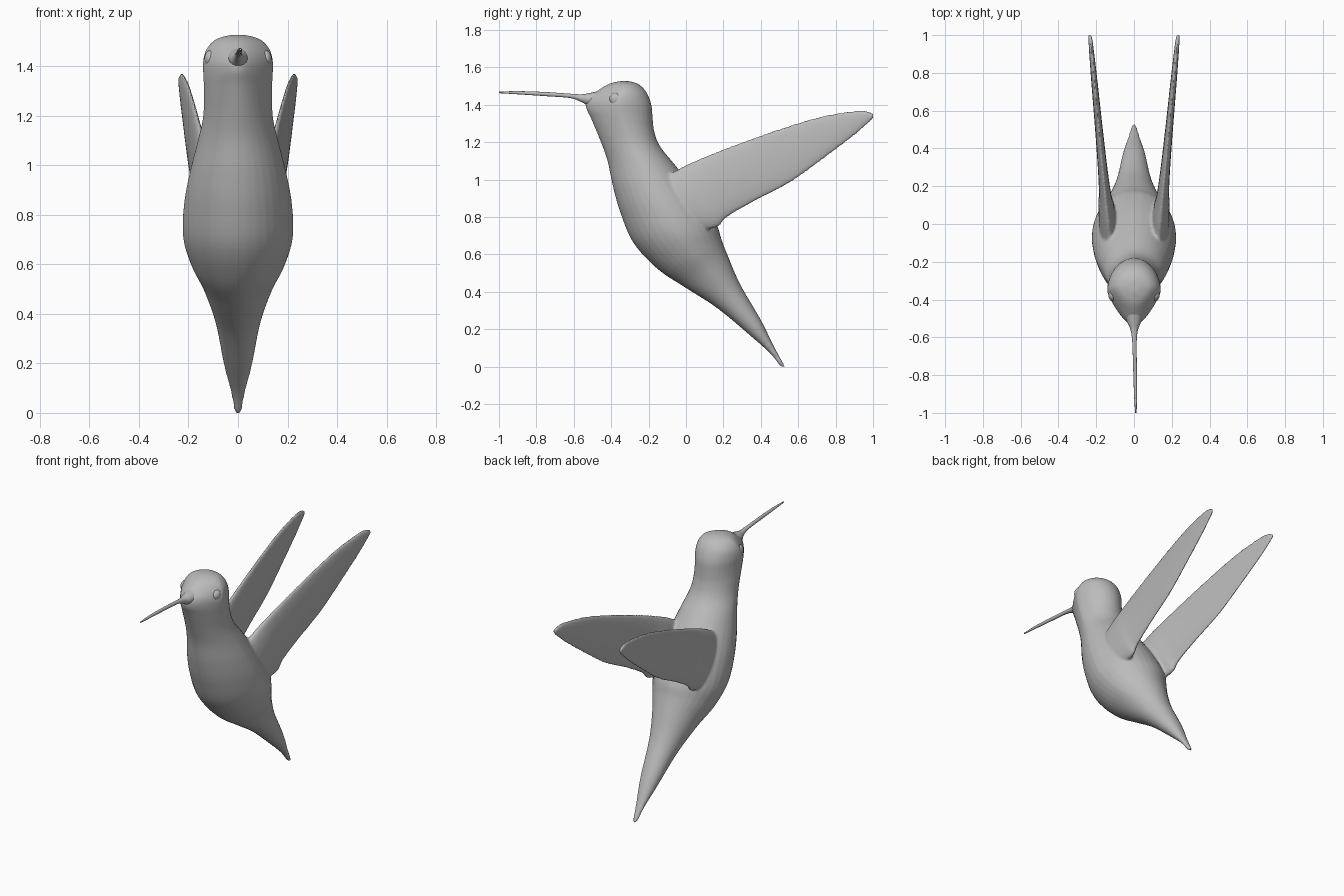
import bpy, bmesh, math

if "Cube" in bpy.data.objects:
    bpy.data.objects.remove(bpy.data.objects["Cube"])

grey = bpy.data.materials.new("plain_grey")
grey.diffuse_color = (0.5, 0.5, 0.5, 1)
grey.use_nodes = True
grey.node_tree.nodes["Principled BSDF"].inputs["Base Color"].default_value = grey.diffuse_color


def smooth_rows(rows, steps=6):
    """Catmull-Rom interpolation between section rows."""
    out = []
    for i in range(len(rows) - 1):
        p0, p1 = rows[max(i - 1, 0)], rows[i]
        p2, p3 = rows[i + 1], rows[min(i + 2, len(rows) - 1)]
        for s in range(steps):
            t = s / steps
            out.append([0.5 * (2 * b + (c - a) * t + (2 * a - 5 * b + 4 * c - d) * t * t
                               + (3 * b - a - 3 * c + d) * t ** 3)
                        for a, b, c, d in zip(p0, p1, p2, p3)])
    return out + [list(rows[-1])]


def loft(bm, rows, centre_x=lambda y: 0.0, side=1, sides=32):
    """Rows: front/upper y, z, back/lower y, z, half width, front taper."""
    rings = []
    for y1, z1, y2, z2, w, taper in smooth_rows(rows):
        ring = []
        for k in range(sides):
            a = 2 * math.pi * k / sides
            f = (1 + math.cos(a)) / 2
            y, z = y2 + (y1 - y2) * f, z2 + (z1 - z2) * f
            x = centre_x(y) + w * math.sin(a) * (1 - taper * max(0, math.cos(a)))
            ring.append(bm.verts.new((side * x, y, z)))
        rings.append(ring)
    faces = [bm.faces.new(rings[0]), bm.faces.new(rings[-1])]
    for r0, r1 in zip(rings, rings[1:]):
        for k in range(sides):
            j = (k + 1) % sides
            faces.append(bm.faces.new((r0[k], r0[j], r1[j], r1[k])))
    bmesh.ops.recalc_face_normals(bm, faces=faces)


def finish(bm, name):
    for f in bm.faces:
        f.smooth = True
    mesh = bpy.data.meshes.new(name)
    bm.to_mesh(mesh)
    bm.free()
    mesh.materials.append(grey)
    ob = bpy.data.objects.new(name, mesh)
    bpy.context.collection.objects.link(ob)
    return ob


# Head, breast and tail as one run of sections
body_rows = [
    (-0.36, 1.526, -0.30, 1.526, 0.03, 0.2),
    (-0.42, 1.508, -0.25, 1.508, 0.09, 0.3),
    (-0.48, 1.470, -0.21, 1.465, 0.128, 0.4),
    (-0.53, 1.430, -0.185, 1.40, 0.142, 0.45),
    (-0.535, 1.385, -0.178, 1.33, 0.14, 0.4),
    (-0.505, 1.32, -0.17, 1.26, 0.138, 0.3),
    (-0.455, 1.20, -0.14, 1.18, 0.142, 0.2),
    (-0.42, 1.10, -0.06, 1.08, 0.165, 0.15),
    (-0.39, 0.96, 0.02, 0.98, 0.195, 0.1),
    (-0.35, 0.82, 0.10, 0.87, 0.218, 0.1),
    (-0.28, 0.66, 0.165, 0.76, 0.222, 0.1),
    (-0.15, 0.52, 0.19, 0.68, 0.19, 0.1),
    (0.00, 0.42, 0.225, 0.59, 0.14, 0.1),
    (0.17, 0.31, 0.29, 0.44, 0.092, 0),
    (0.35, 0.16, 0.40, 0.25, 0.058, 0),
    (0.45, 0.07, 0.47, 0.11, 0.03, 0),
    (0.505, 0.0, 0.53, 0.0, 0.014, 0),
]
# Wing: upper edge, lower edge, half thickness
wing_rows = [
    (-0.14, 1.00, 0.02, 0.72, 0.05, 0),
    (0.00, 1.078, 0.165, 0.745, 0.042, 0),
    (0.10, 1.122, 0.215, 0.795, 0.032, 0),
    (0.25, 1.182, 0.36, 0.88, 0.025, 0),
    (0.50, 1.272, 0.56, 0.985, 0.020, 0),
    (0.70, 1.333, 0.755, 1.125, 0.017, 0),
    (0.85, 1.362, 0.90, 1.235, 0.014, 0),
    (0.95, 1.370, 0.985, 1.31, 0.011, 0),
    (1.003, 1.352, 1.003, 1.332, 0.008, 0),
]
bm = bmesh.new()
loft(bm, body_rows)
for side in (-1, 1):
    loft(bm, wing_rows, lambda y: 0.138 + 0.095 * y, side)
bird = finish(bm, "body_with_wings")

# Fuse the body and wings and soften the joins
remesh = bird.modifiers.new("fuse", 'REMESH')
remesh.mode = 'VOXEL'
remesh.voxel_size = 0.008
remesh.use_smooth_shade = True
soften = bird.modifiers.new("soften", 'SMOOTH')
soften.factor = 0.5
soften.iterations = 6

# Beak flaring into the face
beak_rows = [
    (-0.46, 1.475, -0.46, 1.385, 0.05, 0),
    (-0.52, 1.462, -0.52, 1.395, 0.036, 0),
    (-0.56, 1.456, -0.56, 1.415, 0.020, 0),
    (-0.62, 1.459, -0.62, 1.436, 0.012, 0),
    (-0.75, 1.468, -0.75, 1.446, 0.010, 0),
    (-0.90, 1.473, -0.90, 1.456, 0.008, 0),
    (-1.00, 1.470, -1.00, 1.462, 0.004, 0),
]
bm = bmesh.new()
loft(bm, beak_rows, lambda y: -0.02 * (y + 0.5), sides=16)
finish(bm, "beak")

# Eyes
for side, label in ((-1, "left"), (1, "right")):
    bm = bmesh.new()
    bmesh.ops.create_uvsphere(bm, u_segments=20, v_segments=12, radius=0.034)
    bmesh.ops.scale(bm, vec=(0.7, 1, 1), verts=bm.verts)
    bmesh.ops.translate(bm, vec=(side * 0.112, -0.375, 1.43), verts=bm.verts)
    finish(bm, label + "_eye")
